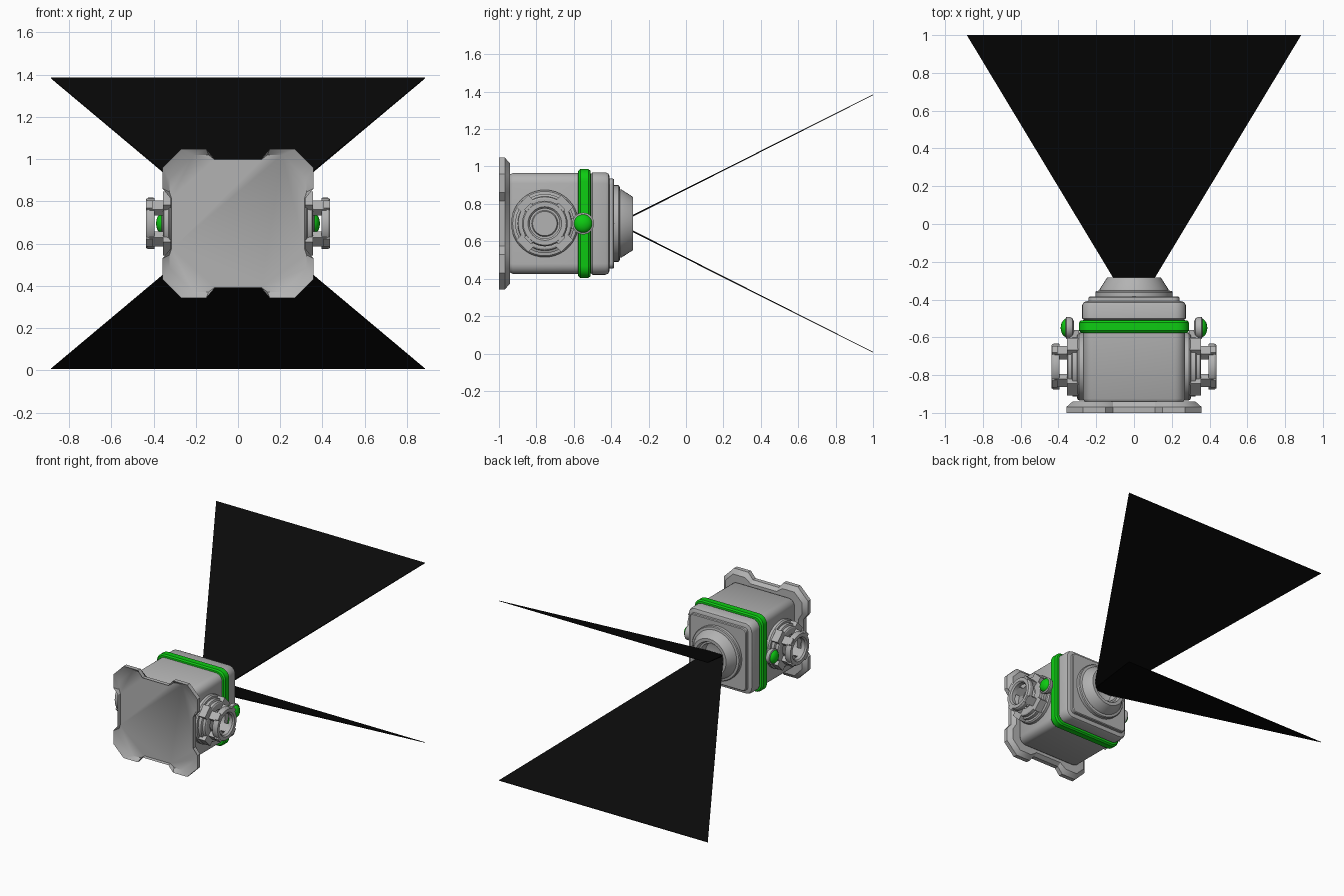
import bpy, bmesh, math
from mathutils import Vector, Matrix

if "Cube" in bpy.data.objects:
    bpy.data.objects.remove(bpy.data.objects["Cube"])

CZ = 0.695          # height of the optical axis
PORT_Y = -0.755     # position of the side ports


def material(name, r, g, b):
    m = bpy.data.materials.new(name)
    m.use_nodes = True
    m.diffuse_color = (r, g, b, 1)
    m.node_tree.nodes["Principled BSDF"].inputs["Base Color"].default_value = (r, g, b, 1)
    return m


GREY = material("casing grey", 0.45, 0.45, 0.45)
GREEN = material("signal green", 0.004, 0.6, 0.006)
BLACK = material("beam black", 0.003, 0.003, 0.003)


def finish(name, bm, mat):
    bmesh.ops.recalc_face_normals(bm, faces=bm.faces[:])
    me = bpy.data.meshes.new(name)
    bm.to_mesh(me)
    bm.free()
    me.materials.append(mat)
    ob = bpy.data.objects.new(name, me)
    bpy.context.collection.objects.link(ob)
    bpy.ops.object.select_all(action='DESELECT')
    ob.select_set(True)
    bpy.context.view_layer.objects.active = ob
    bpy.ops.object.shade_smooth_by_angle(angle=math.radians(32))
    return ob


def loft(name, rings, mat, closed=False):
    """Skin equal-length rings of points; cap the ends or join them up."""
    bm = bmesh.new()
    vs = [[bm.verts.new(p) for p in ring] for ring in rings]
    n = len(vs[0])
    pairs = list(zip(vs, vs[1:])) + ([(vs[-1], vs[0])] if closed else [])
    for a, b in pairs:
        for i in range(n):
            j = (i + 1) % n
            bm.faces.new((a[i], a[j], b[j], b[i]))
    if not closed:
        bm.faces.new(vs[0])
        bm.faces.new(vs[-1])
    return finish(name, bm, mat)


def rounded_square(half, r, y, seg=6):
    pts = []
    for k in range(4):
        for i in range(seg + 1):
            a = math.pi / 2 * (k + i / seg)
            cx = (half - r) * (1 if k in (0, 3) else -1)
            cz = (half - r) * (1 if k < 2 else -1)
            pts.append((cx + r * math.cos(a), y, CZ + cz + r * math.sin(a)))
    return pts


def box_loft(name, levels, mat):
    return loft(name, [rounded_square(h, r, y) for h, r, y in levels], mat)


def circle(r, n=40):
    return [(r * math.cos(2 * math.pi * i / n), r * math.sin(2 * math.pi * i / n)) for i in range(n)]


def lathe_y(name, profile, mat):
    return loft(name, [[(a, y, CZ + b) for a, b in circle(r)] for r, y in profile], mat)


def lathe_x(name, side, profile, mat, y=PORT_Y, z=CZ, closed=False):
    return loft(name, [[(side * x, y + a, z + b) for a, b in circle(r)] for r, x in profile], mat, closed)


def four_fold(quarter, y):
    """Mirror a quarter outline about both axes."""
    right = quarter + [(x, -z) for x, z in reversed(quarter)]
    full = right + [(-x, -z) for x, z in reversed(quarter)][::-1][::-1]
    full = right + [(-x, z) for x, z in reversed(right)]
    return [(x, y, CZ + z) for x, z in full]


# Front bumper plate: notched outline with a dished face
outer = [(.11, .305), (.15, .352), (.27, .352), (.357, .265), (.357, .165), (.32, .12)]
inner = [(.11, .302), (.14, .325), (.21, .325), (.325, .21), (.325, .15), (.315, .12)]
back = [(.11, .285), (.16, .32), (.26, .32), (.325, .255), (.325, .17), (.295, .12)]
loft("bumper_plate", [four_fold(inner, -.975), four_fold(outer, -1),
                      four_fold(outer, -.968), four_fold(back, -.94)], GREY)

# Main casing, rear casing, signal band
box_loft("main_casing", [(.25, .04, -.95), (.262, .05, -.94), (.27, .055, -.925),
                         (.27, .055, -.57), (.26, .05, -.56)], GREY)
box_loft("rear_casing", [(.26, .05, -.56), (.262, .055, -.51), (.274, .06, -.50),
                         (.274, .06, -.43), (.267, .055, -.415), (.25, .05, -.408)], GREY)
box_loft("signal_band", [(.265, .05, -.578), (.282, .06, -.576), (.291, .065, -.565),
                         (.291, .065, -.522), (.282, .06, -.511), (.265, .05, -.509)], GREEN)
box_loft("lens_mount", [(.24, .03, -.42), (.24, .03, -.39), (.235, .03, -.384)], GREY)

# Hollow lens hood
lathe_y("lens_hood", [(.205, -.40), (.205, -.362), (.2, -.355), (.183, -.352), (.182, -.345),
                      (.142, -.283), (.118, -.283), (.108, -.31), (.095, -.31),
                      (.085, -.36), (.05, -.37)], GREY)

# Two thin flaring beam sheets
for name, s in (("upper_beam", 1), ("lower_beam", -1)):
    def section(y, w, z, t):
        return [(-w, y, CZ + s * z - t), (w, y, CZ + s * z - t),
                (w, y, CZ + s * z + t), (-w, y, CZ + s * z + t)]
    loft(name, [section(-.355, .068, .006, .005), section(1, .885, .688, .002)], BLACK)


for side, label in ((1, "left"), (-1, "right")):
    # Stepped port base with a recessed socket
    lathe_x(label + "_port", side, [(.18, .25), (.18, .29), (.172, .3), (.158, .302), (.158, .325),
                                    (.145, .33), (.143, .35), (.135, .355), (.09, .355),
                                    (.085, .325), (.07, .325), (.065, .335), (.05, .335)], GREY)
    # Outer ring
    lathe_x(label + "_port_ring", side, [(.12, .395), (.122, .4), (.122, .425), (.115, .436),
                                         (.09, .436), (.08, .425), (.08, .395)], GREY, closed=True)
    # Prongs that carry the ring, and lugs round the base
    bm = bmesh.new()
    for k in range(4):
        turn = Matrix.Rotation(math.pi / 4 + k * math.pi / 2, 4, 'X')
        for size, at in (((.1, .04, .06), (.37, .104, 0)), ((.06, .04, .09), (.325, .15, 0)),
                         ((.03, .03, .05), (.42, .115, 0))):
            m = (Matrix.Translation((0, PORT_Y, CZ)) @ turn
                 @ Matrix.Translation((side * at[0], at[1], at[2])) @ Matrix.Diagonal((*size, 1)))
            bmesh.ops.create_cube(bm, size=1, matrix=m)
    finish(label + "_port_prongs", bm, GREY)

    # Signal lamp: bracket arm, cup and dome
    bm = bmesh.new()
    bmesh.ops.create_cube(bm, size=1, matrix=Matrix.Translation((side * .315, -.59, CZ))
                          @ Matrix.Diagonal((.05, .06, .06, 1)))
    finish(label + "_lamp_arm", bm, GREY)
    lathe_x(label + "_lamp_cup", side, [(.035, .318), (.05, .325), (.058, .34), (.058, .358),
                                        (.05, .362)], GREY, y=-.55)
    lathe_x(label + "_lamp_dome", side,
            [(.05 * math.cos(a), .355 + .033 * math.sin(a))
             for a in [i * math.pi / 2 / 6.3 for i in range(7)]], GREEN, y=-.55)
